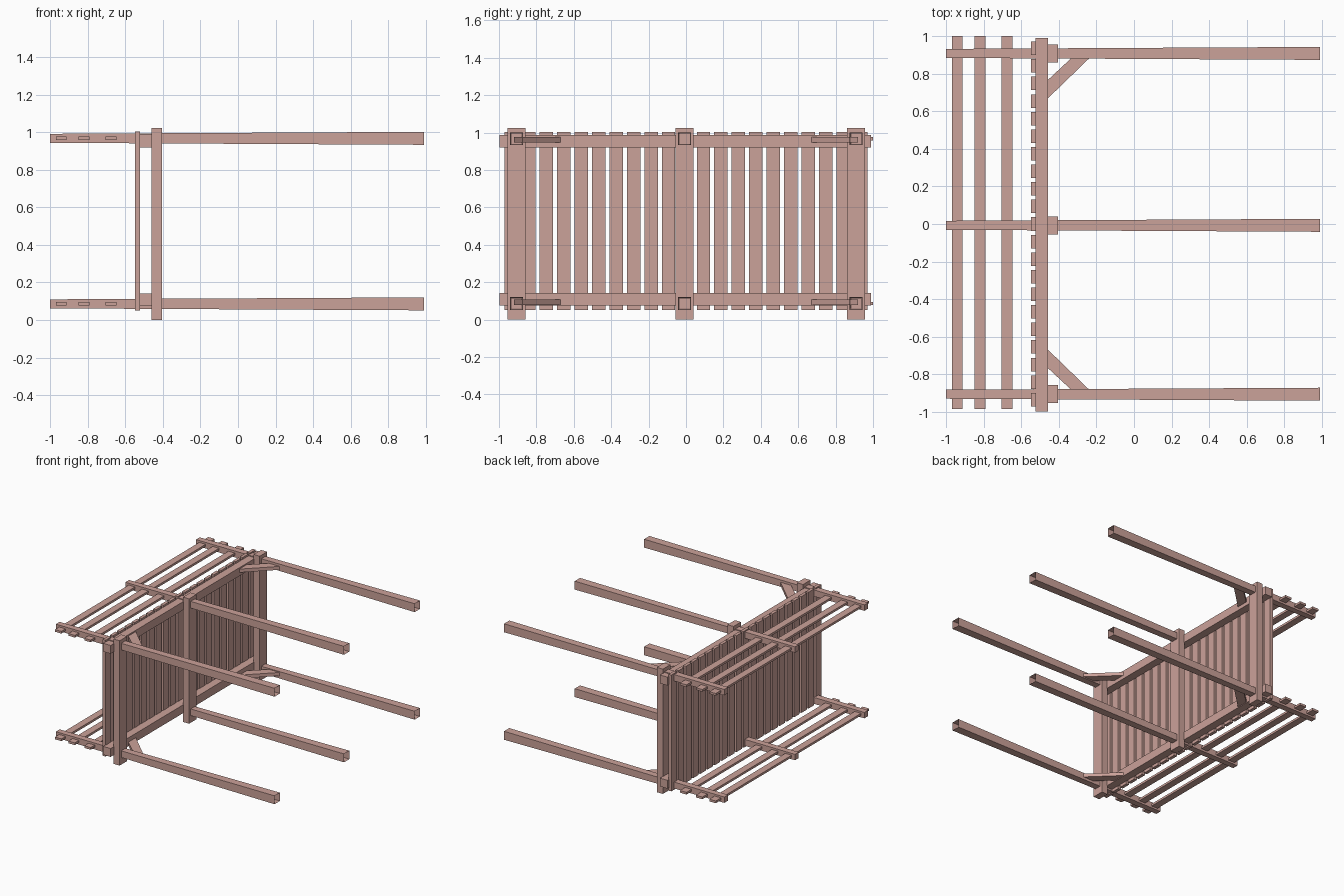
import bpy, bmesh

old = bpy.data.objects.get("Cube")
if old:
    bpy.data.objects.remove(old, do_unlink=True)

wood = bpy.data.materials.new("dusty_pink_wood")
wood.use_nodes = True
COLOUR = (0.60, 0.36, 0.32, 1)
wood.diffuse_color = COLOUR
wood.node_tree.nodes["Principled BSDF"].inputs["Base Color"].default_value = COLOUR


def finish(name, bm):
    bmesh.ops.recalc_face_normals(bm, faces=bm.faces)
    mesh = bpy.data.meshes.new(name)
    bm.to_mesh(mesh)
    bm.free()
    mesh.materials.append(wood)
    obj = bpy.data.objects.new(name, mesh)
    bpy.context.collection.objects.link(obj)
    return obj


def box(name, x, y, z):
    """Box from three (low, high) ranges."""
    bm = bmesh.new()
    bmesh.ops.create_cube(bm, size=1)
    for v in bm.verts:
        for i, (lo, hi) in enumerate((x, y, z)):
            v.co[i] = hi if v.co[i] > 0 else lo
    return finish(name, bm)


def pile(name, y, z):
    """Tapered pile lying along x, open at its thick end."""
    bm = bmesh.new()
    bmesh.ops.create_cube(bm, size=1)
    for v in bm.verts:
        thick = v.co.x > 0
        width = 0.069 if thick else 0.048
        v.co = (0.99 if thick else -1, y + v.co.y * width, z + v.co.z * width)
    bmesh.ops.recalc_face_normals(bm, faces=bm.faces)
    end = [f for f in bm.faces if f.normal.x > 0.9]
    bmesh.ops.delete(bm, geom=end, context='FACES_ONLY')
    return finish(name, bm)


def brace(name, side, z):
    """Mitred diagonal brace between joist and pile."""
    outline = [(-0.46, 0.667), (-0.2, 0.919), (-0.295, 0.919), (-0.46, 0.765)]
    bm = bmesh.new()
    face = bm.faces.new([bm.verts.new((x, side * y, z - 0.014)) for x, y in outline])
    top = bmesh.ops.extrude_face_region(bm, geom=[face])["geom"]
    for v in top:
        if isinstance(v, bmesh.types.BMVert):
            v.co.z += 0.028
    return finish(name, bm)


ROWS = {"right": -0.906, "middle": -0.007, "left": 0.908}
LEVELS = {"lower": 0.086, "upper": 0.967}

# Piles, cross beams and braces
for side, y in ROWS.items():
    box(f"cross_beam_{side}", (-0.46, -0.405), (y - 0.048, y + 0.048), (0, 1.023))
    for level, z in LEVELS.items():
        pile(f"pile_{level}_{side}", y, z)
for level, z in LEVELS.items():
    for side, sign in (("left", 1), ("right", -1)):
        brace(f"brace_{level}_{side}", sign, z - 0.005 if level == "upper" else z + 0.007)

# Long joists and railing boards
for level, z in (("lower", 0.108), ("upper", 0.953)):
    box(f"joist_{level}", (-0.525, -0.457), (-0.997, 0.99), (z - 0.034, z + 0.034))
for level, z in LEVELS.items():
    for i, x in enumerate((-0.941, -0.819, -0.675)):
        box(f"railing_{level}_{i + 1}", (x - 0.029, x + 0.029), (-0.985, 1.0),
            (z - 0.009, z + 0.009))

# Deck planks
for k in range(-10, 11):
    y = k * 0.0935
    box(f"deck_plank_{k + 11}", (-0.547, -0.521), (y - 0.036, y + 0.036), (0.05, 1.003))
